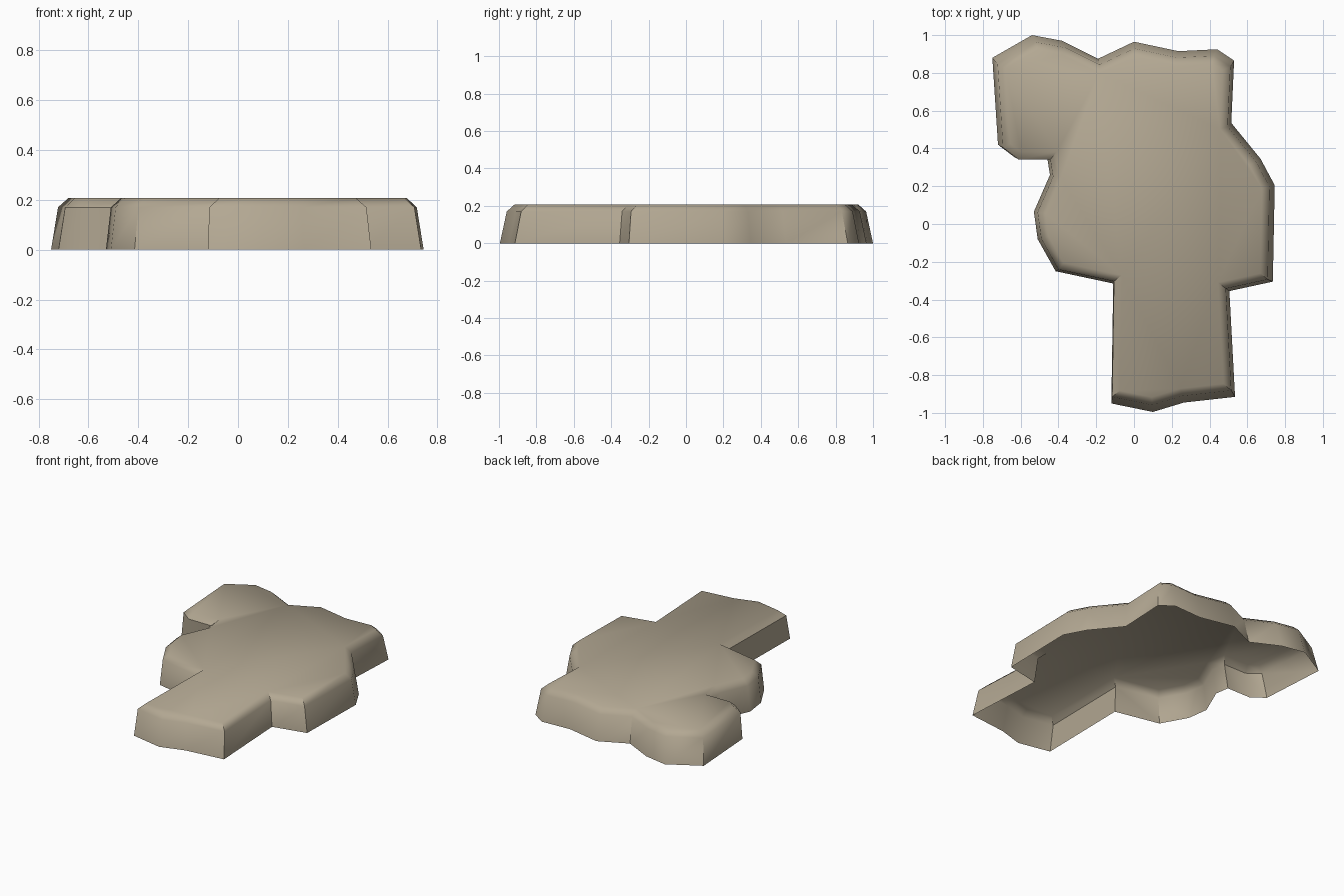
import bpy, bmesh, math
from mathutils import Vector

if "Cube" in bpy.data.objects:
    bpy.data.objects.remove(bpy.data.objects["Cube"])

# Footprint of the slab, read clockwise from the back left corner
OUTLINE = [
    (-0.75, 0.88), (-0.54, 1.0), (-0.38, 0.97), (-0.19, 0.875), (0.0, 0.965),
    (0.235, 0.915), (0.44, 0.925), (0.53, 0.865), (0.515, 0.535), (0.67, 0.345),
    (0.745, 0.205), (0.735, -0.305), (0.505, -0.355), (0.535, -0.915),
    (0.265, -0.945), (0.10, -0.995), (-0.12, -0.95), (-0.11, -0.315),
    (-0.415, -0.25), (-0.51, -0.08), (-0.53, 0.065), (-0.445, 0.26),
    (-0.46, 0.355), (-0.635, 0.355), (-0.72, 0.42),
]
SHOULDER_Z, TOP_Z, TAPER, BEVEL = 0.17, 0.207, 0.963, 0.04


def inset(points, dist):
    """Move every edge of a clockwise loop inwards by dist."""
    result = []
    for i, p in enumerate(points):
        a = (p - points[i - 1]).normalized()
        b = (points[(i + 1) % len(points)] - p).normalized()
        na, nb = Vector((a.y, -a.x)), Vector((b.y, -b.x))
        result.append(p + (na + nb) * dist / (1 + na.dot(nb)))
    return result


# Three loops: ground rim, tapered shoulder, bevelled top
base = [Vector(p) for p in OUTLINE]
shoulder = [p * TAPER for p in base]
top = inset(shoulder, BEVEL)

bm = bmesh.new()
loops = [[bm.verts.new((p.x, p.y, z)) for p in pts]
         for pts, z in ((base, 0), (shoulder, SHOULDER_Z), (top, TOP_Z))]
n = len(base)
for low, high in zip(loops, loops[1:]):
    for i in range(n):
        j = (i + 1) % n
        bm.faces.new((low[j], low[i], high[i], high[j]))
bm.faces.new(loops[-1][::-1])  # flat top, underside stays open

mesh = bpy.data.meshes.new("stone_slab")
bm.to_mesh(mesh)
bm.free()
slab = bpy.data.objects.new("stone_slab", mesh)
bpy.context.collection.objects.link(slab)

# Single sandy stone colour
stone = bpy.data.materials.new("sandy stone")
stone.diffuse_color = (0.45, 0.39, 0.29, 1)
stone.use_nodes = True
stone.node_tree.nodes["Principled BSDF"].inputs["Base Color"].default_value = stone.diffuse_color
mesh.materials.append(stone)

# Soft shoulders, crisp corners
bpy.context.view_layer.objects.active = slab
slab.select_set(True)
bpy.ops.object.shade_smooth_by_angle(angle=math.radians(45))
